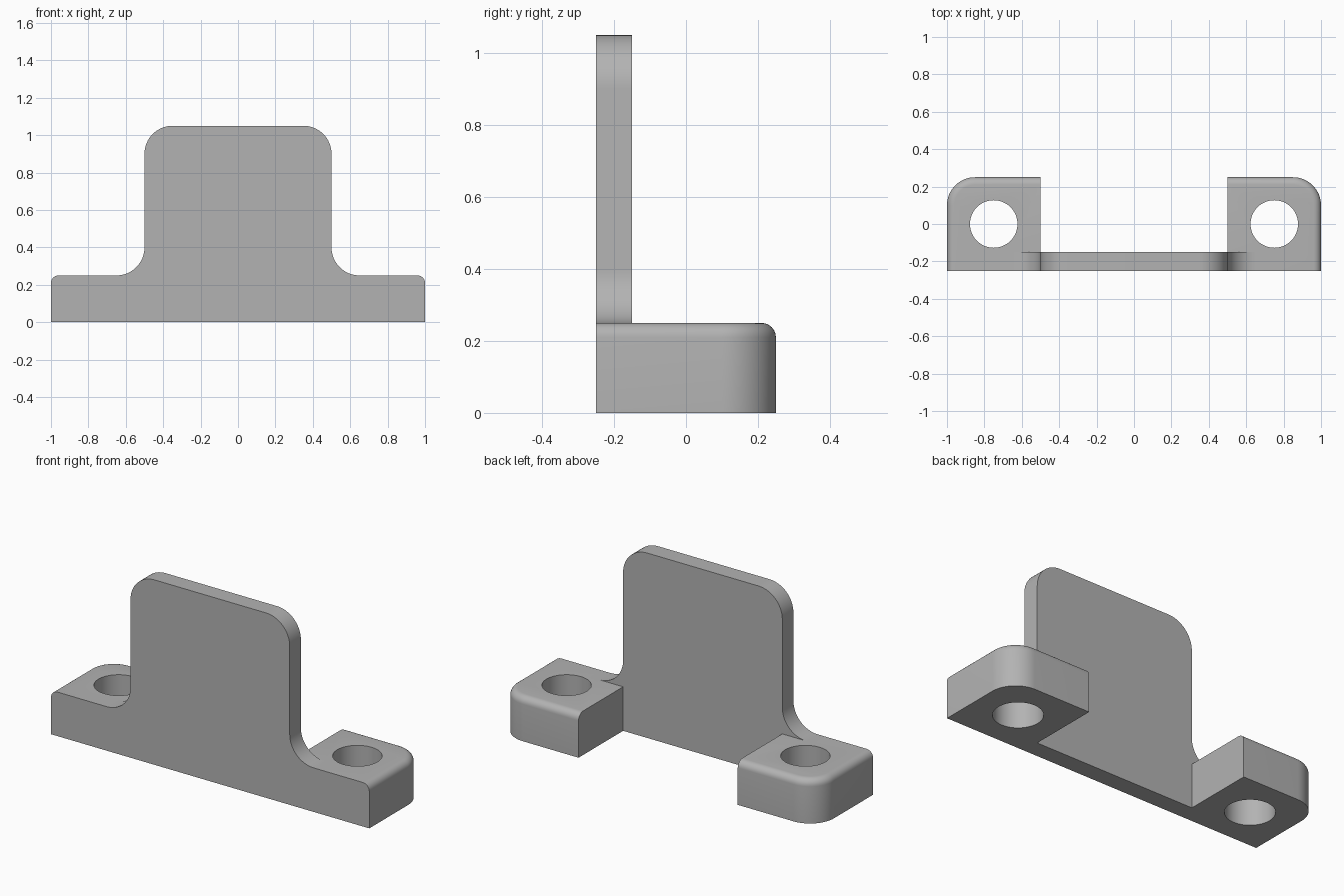
import bpy, bmesh
from math import sin, cos, radians
from mathutils import Vector

cube = bpy.data.objects.get("Cube")
if cube:
    bpy.data.objects.remove(cube, do_unlink=True)

grey = bpy.data.materials.new("plain_grey")
grey.use_nodes = True
colour = (0.45, 0.45, 0.45, 1)
grey.diffuse_color = colour
grey.node_tree.nodes["Principled BSDF"].inputs["Base Color"].default_value = colour


def arc(cx, cy, r, start, end, steps=16):
    angles = [radians(start + (end - start) * i / steps) for i in range(steps + 1)]
    return [(cx + r * cos(a), cy + r * sin(a)) for a in angles]


def prism(outline, to_3d, depth):
    """Extrude a closed 2D outline along a depth vector."""
    bm = bmesh.new()
    face = bm.faces.new([bm.verts.new(to_3d(*p)) for p in outline])
    geom = bmesh.ops.extrude_face_region(bm, geom=[face])["geom"]
    moved = [v for v in geom if isinstance(v, bmesh.types.BMVert)]
    bmesh.ops.translate(bm, verts=moved, vec=Vector(depth))
    bmesh.ops.recalc_face_normals(bm, faces=bm.faces)
    return bm


def make(name, bm):
    mesh = bpy.data.meshes.new(name)
    bm.to_mesh(mesh)
    bm.free()
    mesh.materials.append(grey)
    ob = bpy.data.objects.new(name, mesh)
    bpy.context.collection.objects.link(ob)
    return ob


def boolean(ob, other, operation):
    mod = ob.modifiers.new(operation.lower(), 'BOOLEAN')
    mod.operation, mod.solver, mod.object = operation, 'EXACT', other
    other.hide_render = True


W, D, H = 1.0, 0.25, 0.25      # half length, half depth, foot height
P, TOP, R = 0.5, 1.05, 0.15    # plate half width, plate top, corner radius

# Mounting foot: rounded outer back corner, softened outer and back top edges
outline = [(P, -D), (W, -D)] + arc(W - R, D - R, R, 0, 90) + [(P, D)]
bm = prism(outline, lambda x, y: (x, y, 0), (0, 0, H))
rim = [e for e in bm.edges
       if all(v.co.z > H - 0.001 for v in e.verts)
       and any(v.co.x > P + 0.001 for v in e.verts)
       and any(v.co.y > -D + 0.001 for v in e.verts)]
bmesh.ops.bevel(bm, geom=rim, offset=0.04, segments=6, profile=0.5, affect='EDGES')
bracket = make("mounting_bracket", bm)

# Bolt hole through the foot
hole = make("hole_cutter", prism(arc(0.75, 0, 0.127, 0, 352.5, 47),
                                 lambda x, y: (x, y, -0.1), (0, 0, 0.5)))
boolean(bracket, hole, 'DIFFERENCE')
bracket.modifiers.new("mirror", 'MIRROR')

# Upright plate: rounded top corners, concave flares onto the feet
half = [(P, 0), (P, H)] + arc(P + R, H + R, R, 270, 180) + arc(P - R, TOP - R, R, 0, 90)
outline = half + [(-x, z) for x, z in reversed(half)]
plate = make("upright_plate", prism(outline, lambda x, z: (x, -D, z), (0, 0.1, 0)))
boolean(bracket, plate, 'UNION')

# Bake the joined solid and discard the helpers
bpy.context.view_layer.update()
graph = bpy.context.evaluated_depsgraph_get()
solid = bpy.data.meshes.new_from_object(bracket.evaluated_get(graph))
bracket.modifiers.clear()
bracket.data = solid
for helper in (hole, plate):
    bpy.data.objects.remove(helper, do_unlink=True)

bpy.ops.object.select_all(action='DESELECT')
bracket.select_set(True)
bpy.context.view_layer.objects.active = bracket
bpy.ops.object.shade_smooth_by_angle(angle=radians(30))
